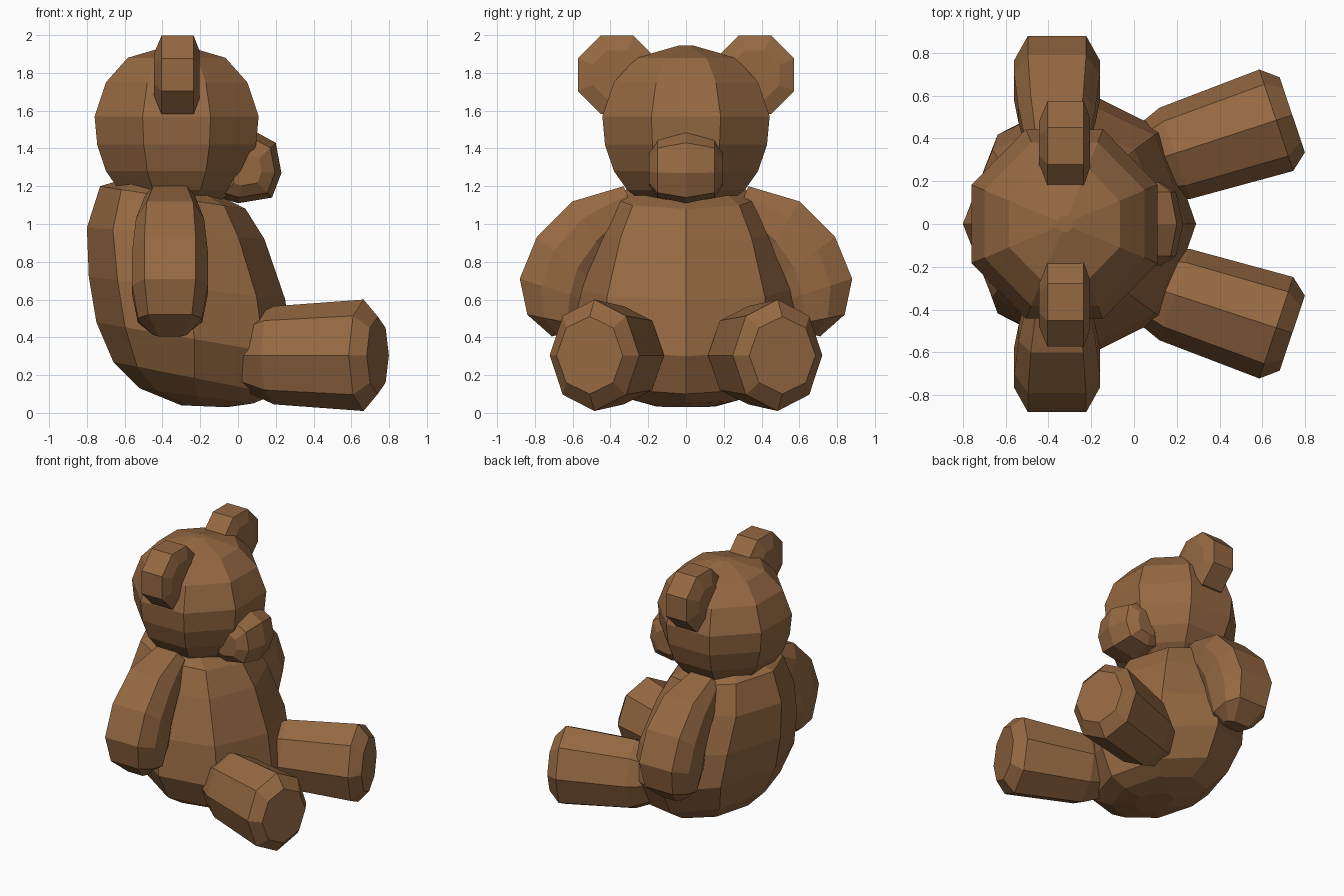
import bpy, bmesh, math
from mathutils import Vector

if "Cube" in bpy.data.objects:
    bpy.data.objects.remove(bpy.data.objects["Cube"])

fur = bpy.data.materials.new("brown_fur")
fur.diffuse_color = (0.30, 0.14, 0.055, 1)
fur.use_nodes = True
fur.node_tree.nodes["Principled BSDF"].inputs["Base Color"].default_value = fur.diffuse_color


def loft(name, rings):
    """Skin a list of equal-length point rings and cap both ends."""
    bm = bmesh.new()
    vs = [[bm.verts.new(p) for p in ring] for ring in rings]
    n = len(vs[0])
    for a, b in zip(vs, vs[1:]):
        for i in range(n):
            j = (i + 1) % n
            bm.faces.new((a[i], a[j], b[j], b[i]))
    bm.faces.new(vs[0])
    bm.faces.new(vs[-1])
    bmesh.ops.recalc_face_normals(bm, faces=bm.faces[:])
    me = bpy.data.meshes.new(name)
    bm.to_mesh(me)
    bm.free()
    ob = bpy.data.objects.new(name, me)
    bpy.context.collection.objects.link(ob)
    me.materials.append(fur)
    return ob


def oval(c, u, v, turn=0.0, n=8):
    """Ring of n points around c spanned by half-axes u and v."""
    c, u, v = Vector(c), Vector(u), Vector(v)
    angles = [math.tau * i / n + turn for i in range(n)]
    return [c + u * math.cos(a) + v * math.sin(a) for a in angles]


HALF = math.pi / 8

# Body: tilted rings given by front x,z / back x,z / half width
body = [(-0.06, 0.03, -0.30, 0.04, 0.16), (0.08, 0.05, -0.52, 0.13, 0.36),
        (0.20, 0.10, -0.66, 0.27, 0.51), (0.29, 0.30, -0.75, 0.48, 0.62),
        (0.25, 0.60, -0.79, 0.72, 0.59), (0.14, 0.92, -0.80, 0.98, 0.49),
        (0.04, 1.08, -0.73, 1.20, 0.40), (-0.10, 1.15, -0.63, 1.23, 0.30)]
rings = []
for fx, fz, bx, bz, w in body:
    c = ((fx + bx) / 2, 0, (fz + bz) / 2)
    rings.append(oval(c, ((fx - bx) / 2, 0, (fz - bz) / 2), (0, w, 0)))
loft("body", rings)

# Head: eight-sided ball
head = [(1.13, 0.26), (1.18, 0.33), (1.28, 0.405), (1.42, 0.455), (1.57, 0.47),
        (1.75, 0.405), (1.88, 0.28), (1.945, 0.04)]
loft("head", [oval((-0.325, 0, z), (r, 0, 0), (0, r * 1.02, 0), HALF) for z, r in head])

# Muzzle: side profile swept across y
profile = [(-0.08, 1.46), (0.09, 1.49), (0.20, 1.43), (0.23, 1.27), (0.18, 1.14),
           (0.0, 1.11), (-0.10, 1.14)]
spans = [(-0.195, 0.45), (-0.15, 0.82), (0, 1), (0.15, 0.82), (0.195, 0.45)]
loft("muzzle", [[(0.04 + (x - 0.04) * s, y, 1.28 + (z - 1.28) * s) for x, z in profile]
                for y, s in spans])

# Arms: outer y,z / inner y,z / half thickness in x
arm = [(0.33, 1.20, 0.27, 1.05, 0.13), (0.60, 1.12, 0.42, 0.82, 0.18),
       (0.79, 0.93, 0.48, 0.70, 0.20), (0.88, 0.71, 0.50, 0.59, 0.20),
       (0.84, 0.52, 0.54, 0.46, 0.17), (0.71, 0.405, 0.61, 0.43, 0.09)]
section = [(0.68, 1), (1, 0.4), (1, -0.4), (0.68, -1),
           (-0.68, -1), (-1, -0.4), (-1, 0.4), (-0.68, 1)]

# Legs: centre x,y / sideways and vertical radius
leg = [(0.06, 0.29, 0.17, 0.20), (0.19, 0.33, 0.225, 0.26),
       (0.665, 0.485, 0.25, 0.295), (0.74, 0.51, 0.185, 0.205)]
la = math.radians(18.5)

# Ears: x offset / radius of a thick eight-sided disc
ear = [(-0.125, 0.12), (-0.085, 0.225), (0.085, 0.225), (0.115, 0.14)]

for side, s in (("left", 1), ("right", -1)):
    rings = []
    for oy, oz, iy, iz, hx in arm:
        c = Vector((-0.36, s * (oy + iy) / 2, (oz + iz) / 2))
        v = Vector((0, s * (oy - iy) / 2, (oz - iz) / 2))
        rings.append([c + Vector((hx * a, 0, 0)) + v * b for a, b in section])
    loft(side + "_arm", rings)
    loft(side + "_leg", [oval((x, s * y, 0.305),
                              (-math.sin(la) * w, s * math.cos(la) * w, 0), (0, 0, h))
                         for x, y, w, h in leg])
    loft(side + "_ear", [oval((-0.32 + dx, s * 0.365, 1.79), (0, s * r, 0), (0, 0, r), HALF)
                         for dx, r in ear])
